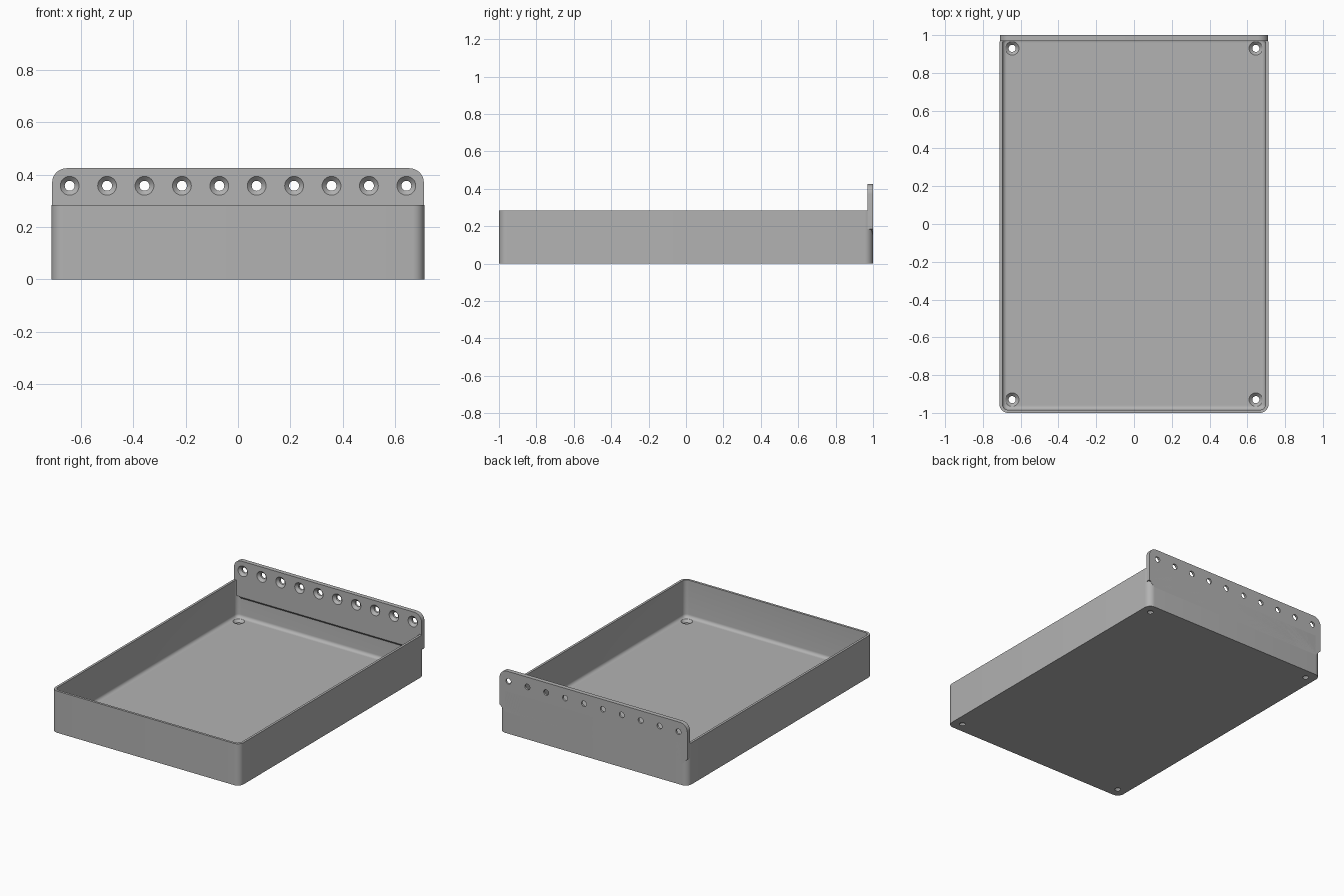
import bpy, bmesh, math
from mathutils import Matrix, Vector

if "Cube" in bpy.data.objects:
    bpy.data.objects.remove(bpy.data.objects["Cube"], do_unlink=True)

W, L, H = 0.712, 1.0, 0.285      # half width, half length, tray height
WALL, FLOOR, R, FILLET = 0.016, 0.03, 0.045, 0.022
PLATE_T, PLATE_TOP = 0.03, 0.425

grey = bpy.data.materials.new("plain grey")
grey.use_nodes = True
colour = (0.45, 0.45, 0.45, 1)
grey.diffuse_color = colour
grey.node_tree.nodes["Principled BSDF"].inputs["Base Color"].default_value = colour


def make_object(name, bm):
    bmesh.ops.recalc_face_normals(bm, faces=bm.faces)
    mesh = bpy.data.meshes.new(name)
    bm.to_mesh(mesh)
    bm.free()
    mesh.materials.append(grey)
    obj = bpy.data.objects.new(name, mesh)
    bpy.context.collection.objects.link(obj)
    return obj


def arc(cx, cy, r, start, steps=8):
    angles = [math.radians(start + 90 * i / steps) for i in range(steps + 1)]
    return [(cx + r * math.cos(a), cy + r * math.sin(a)) for a in angles]


def rounded_rect(inset):
    r = R - inset
    x, y = W - R, L - R
    corners = [(x, y, 0), (-x, y, 90), (-x, -y, 180), (x, -y, 270)]
    return [p for cx, cy, start in corners for p in arc(cx, cy, r, start)]


def loft(bm, rings):
    loops = [[bm.verts.new(p) for p in ring] for ring in rings]
    n = len(loops[0])
    for a, b in zip(loops, loops[1:]):
        for i in range(n):
            bm.faces.new((a[i], a[(i + 1) % n], b[(i + 1) % n], b[i]))
    bm.faces.new(loops[0][::-1])
    bm.faces.new(loops[-1])


def countersinks(name, places, turn):
    """Screw hole cutters: straight shank opening into a wide cone."""
    bm = bmesh.new()
    profile = [(0.019, -0.02), (0.019, 0.013), (0.036, 0.03), (0.036, 0.06)]
    for place in places:
        rings = []
        for r, z in profile:
            ring = []
            for i in range(32):
                a = math.tau * i / 32
                ring.append(turn @ Vector((r * math.cos(a), r * math.sin(a), z)) + Vector(place))
            rings.append(ring)
        loft(bm, rings)
    cutter = make_object(name, bm)
    cutter.hide_render = True
    return cutter


def drill(obj, cutter):
    mod = obj.modifiers.new("holes", "BOOLEAN")
    mod.operation, mod.solver, mod.object = "DIFFERENCE", "EXACT", cutter
    bpy.ops.object.select_all(action="DESELECT")
    bpy.context.view_layer.objects.active = obj
    obj.select_set(True)
    bpy.ops.object.modifier_apply(modifier=mod.name)
    bpy.data.objects.remove(cutter, do_unlink=True)
    bpy.ops.object.shade_smooth_by_angle(angle=math.radians(30))


# Open tray with rounded corners and a filleted floor
levels = [(0, 0), (0, H), (WALL, H)]
for i in range(7):
    a = math.pi / 2 * i / 6
    levels.append((WALL + FILLET * (1 - math.cos(a)), FLOOR + FILLET * (1 - math.sin(a))))
bm = bmesh.new()
loft(bm, [[(x, y, z) for x, y in rounded_rect(inset)] for inset, z in levels])
tray = make_object("tray", bm)
corners = [(sx * 0.645, sy * 0.93, 0) for sx in (-1, 1) for sy in (-1, 1)]
drill(tray, countersinks("floor_hole_cutter", corners, Matrix.Identity(3)))

# Back mounting plate: rounded top corners, bevelled lower corners, sloped underside
PX, PR = W - 0.002, 0.055
outline = arc(PX - PR, PLATE_TOP - PR, PR, 0) + arc(-PX + PR, PLATE_TOP - PR, PR, 90)
outline += [(-PX, 0.185), (-PX + 0.04, 0.145), (PX - 0.04, 0.145), (PX, 0.185)]
bm = bmesh.new()
loft(bm, [[(x, L, z) for x, z in outline],
          [(x, L - PLATE_T, max(z, 0.178 if abs(x) < PX else z)) for x, z in outline]])
bmesh.ops.triangulate(bm, faces=[f for f in bm.faces if len(f.verts) == 4])
plate = make_object("back_mounting_plate", bm)
row = [(-0.643 + i * 1.286 / 9, L, 0.358) for i in range(10)]
drill(plate, countersinks("plate_hole_cutter", row, Matrix.Rotation(math.pi / 2, 3, "X")))
